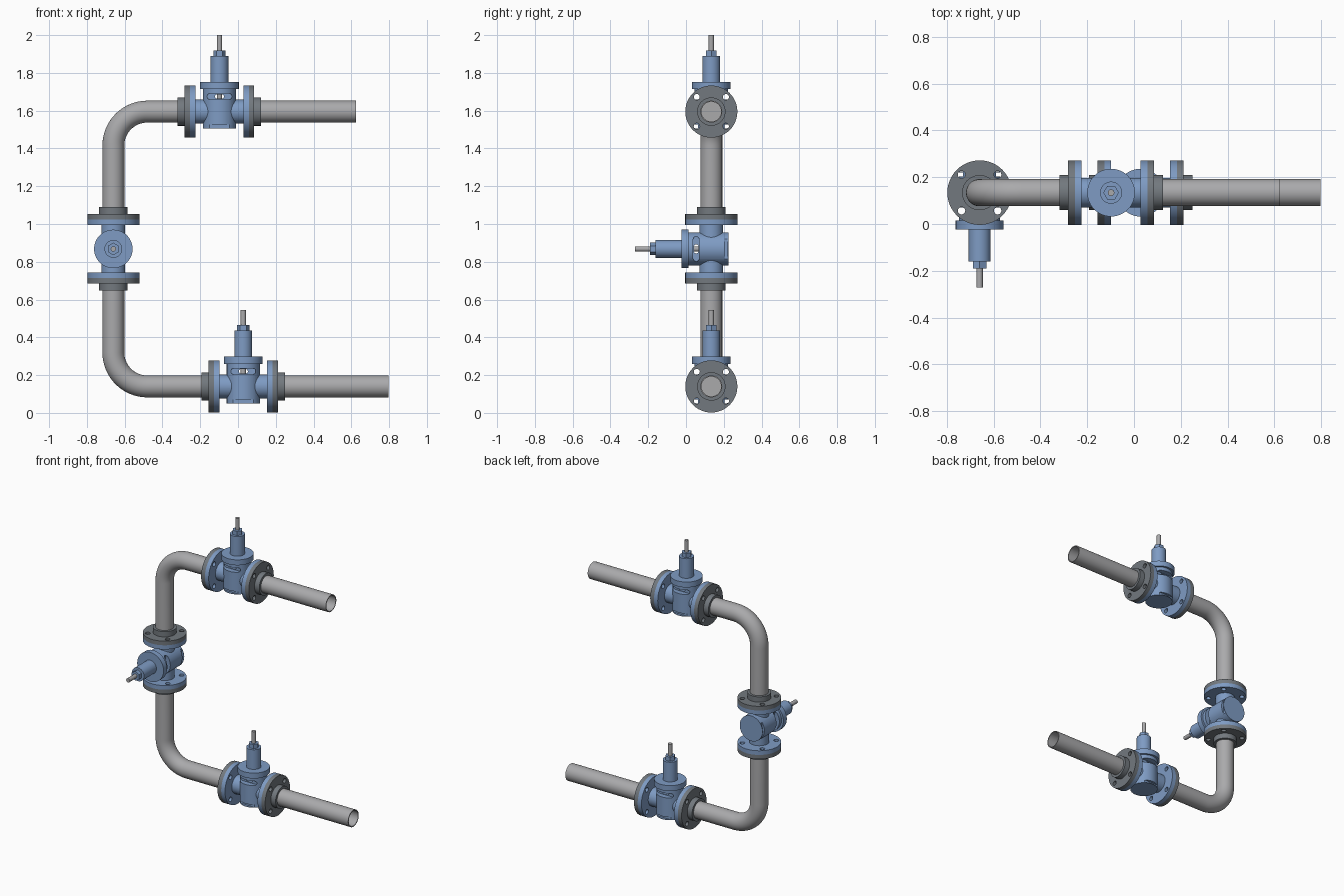
import bpy, bmesh, math
from mathutils import Matrix, Vector

if "Cube" in bpy.data.objects:
    bpy.data.objects.remove(bpy.data.objects["Cube"], do_unlink=True)


def material(name, rgb):
    m = bpy.data.materials.new(name)
    m.use_nodes = True
    m.diffuse_color = (*rgb, 1)
    m.node_tree.nodes["Principled BSDF"].inputs["Base Color"].default_value = (*rgb, 1)
    return m


STEEL = material("pipe steel", (0.40, 0.40, 0.41))
IRON = material("dark flange grey", (0.17, 0.19, 0.21))
BLUE = material("valve blue", (0.21, 0.33, 0.55))

ALONG_X = Matrix.Rotation(math.pi / 2, 4, "Y")
ALONG_Y = Matrix.Rotation(-math.pi / 2, 4, "X")
PIPE_R, BORE_R, FLANGE_R = 0.058, 0.052, 0.138


def place(name, mesh, mat=None, matrix=Matrix()):
    if mat:
        mesh.materials.clear()
        mesh.materials.append(mat)
    ob = bpy.data.objects.new(name, mesh)
    bpy.context.scene.collection.objects.link(ob)
    ob.matrix_world = matrix
    return ob


def finish(bm, name):
    bmesh.ops.recalc_face_normals(bm, faces=bm.faces)
    mesh = bpy.data.meshes.new(name)
    bm.to_mesh(mesh)
    bm.free()
    return smooth(mesh)


def smooth(mesh):
    mesh.shade_smooth()
    mesh.set_sharp_from_angle(angle=math.radians(30))
    return mesh


def lathe(name, profile, matrix=Matrix(), sides=48):
    """Spin a closed (radius, height) outline about z, then turn it."""
    bm = bmesh.new()
    verts = [bm.verts.new((r, 0, h)) for r, h in profile]
    edges = [bm.edges.new((a, b)) for a, b in zip(verts, verts[1:] + verts[:1])]
    bmesh.ops.spin(bm, geom=verts + edges, cent=(0, 0, 0), axis=(0, 0, 1),
                   angle=math.tau, steps=sides, use_duplicate=False)
    bmesh.ops.remove_doubles(bm, verts=bm.verts, dist=1e-5)
    bm.transform(matrix)
    return finish(bm, name)


def rod(name, r, a, b, matrix=Matrix(), sides=48):
    return lathe(name, [(0, a), (r, a), (r, b), (0, b)], matrix, sides)


def slot(half_width, half_height, z, y0, y1):
    """Prism with rounded ends, running along y."""
    bm = bmesh.new()
    verts = []
    for i in range(24):
        a = math.tau * (i + 0.5) / 24
        shift = math.copysign(half_width - half_height, math.cos(a))
        verts.append(bm.verts.new((shift + half_height * math.cos(a), y0,
                                   z + half_height * math.sin(a))))
    face = bm.faces.new(verts)
    ext = bmesh.ops.extrude_face_region(bm, geom=[face])["geom"]
    bmesh.ops.translate(bm, vec=(0, y1 - y0, 0),
                        verts=[v for v in ext if isinstance(v, bmesh.types.BMVert)])
    return finish(bm, "slot")


def combine(mesh, steps):
    """Apply a chain of (operation, mesh) booleans and return the baked mesh."""
    base = place("base", mesh)
    helpers = [base]
    for op, tool in steps:
        cutter = place("cutter", tool)
        cutter.hide_render = True
        helpers.append(cutter)
        mod = base.modifiers.new(op, "BOOLEAN")
        mod.operation, mod.object, mod.solver = op, cutter, "EXACT"
    bpy.context.view_layer.update()
    result = bpy.data.meshes.new_from_object(
        base.evaluated_get(bpy.context.evaluated_depsgraph_get()))
    for ob in helpers:
        bpy.data.objects.remove(ob, do_unlink=True)
    return smooth(result)


# Flanges: bolt holes pass through the valve flange and its mating pipe flange
def drilled(name, profile):
    holes = []
    for i in range(4):
        a = math.radians(45 + 90 * i)
        offset = Matrix.Translation((0, 0.109 * math.cos(a), 0.109 * math.sin(a)))
        holes.append(("DIFFERENCE", rod("hole", 0.016, 0.1, 0.2, offset @ ALONG_X, 20)))
    return combine(lathe(name, profile, ALONG_X), holes)


pipe_flange = drilled("pipe_flange", [(PIPE_R - 0.003, 0.155), (FLANGE_R, 0.155), (FLANGE_R, 0.184),
                                      (0.075, 0.184), (0.075, 0.221), (PIPE_R - 0.003, 0.221)])
valve_flange = drilled("valve_flange", [(BORE_R, 0.126), (FLANGE_R, 0.126),
                                        (FLANGE_R, 0.155), (BORE_R, 0.155)])

# Valve body: upright barrel crossed by the flow neck, with side windows
body = combine(rod("body", 0.088, -0.09, 0.12), [
    ("UNION", rod("neck", 0.063, -0.127, 0.127, ALONG_X)),
    ("DIFFERENCE", rod("bore", BORE_R, -0.2, 0.2, ALONG_X)),
    ("DIFFERENCE", slot(0.066, 0.016, 0.08, 0.05, 0.15)),
    ("DIFFERENCE", slot(0.066, 0.016, 0.08, -0.15, -0.05)),
    ("DIFFERENCE", slot(0.024, 0.012, 0.08, -0.15, 0.15)),
    ("DIFFERENCE", slot(0.07, 0.009, -0.078, 0.07, 0.15)),
    ("DIFFERENCE", slot(0.07, 0.009, -0.078, -0.15, -0.07)),
])
bonnet = lathe("bonnet", [(0, 0.12), (0.102, 0.12), (0.102, 0.158), (0.047, 0.158),
                          (0.047, 0.295), (0, 0.295)])
gland = rod("gland_nut", 0.033, 0.295, 0.324, sides=6)
stem = rod("stem", 0.014, 0.05, 0.405, sides=24)
gate = rod("gate", 0.054, -0.012, 0.012, ALONG_X)


def valve(prefix, matrix):
    place(prefix + "_body", body, BLUE, matrix)
    place(prefix + "_bonnet", bonnet, BLUE, matrix)
    place(prefix + "_gland_nut", gland, BLUE, matrix)
    place(prefix + "_stem", stem, STEEL, matrix)
    place(prefix + "_gate", gate, STEEL, matrix)
    for side, turn in (("outlet", 0), ("inlet", math.pi)):
        m = matrix @ Matrix.Rotation(turn, 4, "Z")
        place(f"{prefix}_{side}_valve_flange", valve_flange, BLUE, m)
        place(f"{prefix}_{side}_pipe_flange", pipe_flange, IRON, m)


Y = 0.134
X_RISER, Z_LOW, Z_MID, Z_HIGH = -0.66, 0.14, 0.868, 1.595
X_HIGH, X_LOW = -0.098, 0.028
sideways = Matrix(((0, -1, 0), (0, 0, -1), (1, 0, 0))).to_4x4()
valve("upper", Matrix.Translation((X_HIGH, Y, Z_HIGH)))
valve("lower", Matrix.Translation((X_LOW, Y, Z_LOW)))
valve("riser", Matrix.Translation((X_RISER, Y, Z_MID)) @ sideways)


# Pipes: hollow tubes swept along stations of (point, direction)
def tube(name, stations, sides=48):
    bm = bmesh.new()
    rings = []
    for r, path in ((PIPE_R, stations), (BORE_R, stations[::-1])):
        for p, d in path:
            side = Vector((0, 1, 0))
            up = d.cross(side)
            rings.append([bm.verts.new(p + r * (side * math.cos(t) + up * math.sin(t)))
                          for t in (math.tau * i / sides for i in range(sides))])
    for a, b in zip(rings, rings[1:] + rings[:1]):
        for i in range(sides):
            j = (i + 1) % sides
            bm.faces.new((a[i], a[j], b[j], b[i]))
    place(name, finish(bm, name), STEEL)


def straight(name, x0, x1, z):
    tube(name, [(Vector((x, Y, z)), Vector((1, 0, 0))) for x in (x0, x1)])


def elbow(name, x_start, z, z_end, bend=0.18):
    s = math.copysign(1, z_end - z)
    cx, cz = X_RISER + bend, z + s * bend
    path = [(Vector((x_start, Y, z)), Vector((-1, 0, 0)))]
    for i in range(17):
        a = math.pi / 2 * i / 16
        path.append((Vector((cx - bend * math.sin(a), Y, cz - s * bend * math.cos(a))),
                     Vector((-math.cos(a), 0, s * math.sin(a)))))
    path.append((Vector((X_RISER, Y, z_end)), Vector((0, 0, s))))
    tube(name, path)


REACH = 0.156
straight("upper_pipe", X_HIGH + REACH, 0.625, Z_HIGH)
straight("lower_pipe", X_LOW + REACH, 0.798, Z_LOW)
elbow("upper_elbow_pipe", X_HIGH - REACH, Z_HIGH, Z_MID + REACH)
elbow("lower_elbow_pipe", X_LOW - REACH, Z_LOW, Z_MID - REACH)
